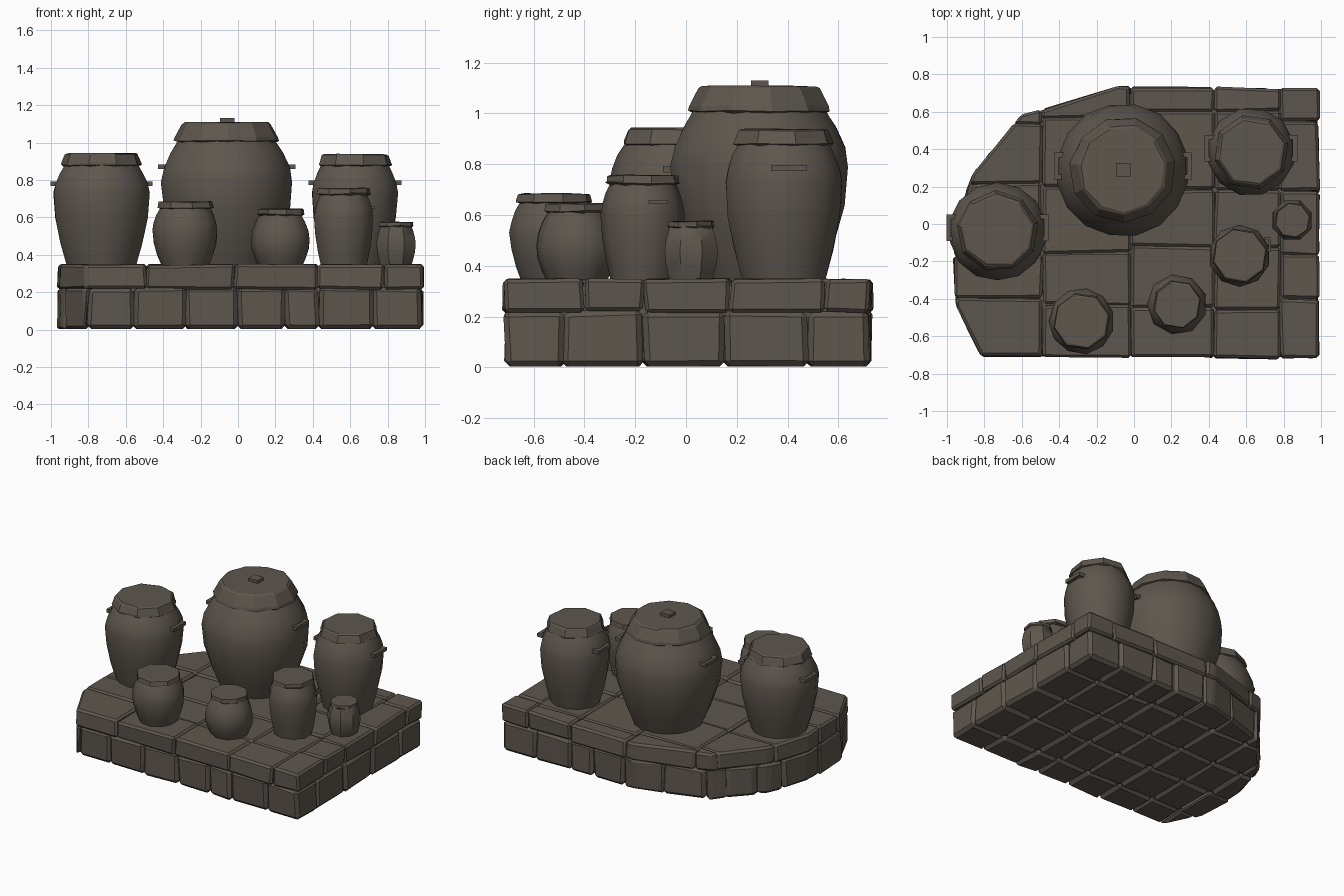
import bpy, bmesh, math, random
from mathutils import Vector

if "Cube" in bpy.data.objects:
    bpy.data.objects.remove(bpy.data.objects["Cube"])

random.seed(4)
rnd = random.uniform
clay = bpy.data.materials.new("dark brown grey")
clay.diffuse_color = (0.112, 0.094, 0.077, 1)
clay.use_nodes = True
clay.node_tree.nodes["Principled BSDF"].inputs["Base Color"].default_value = clay.diffuse_color

# rounded-left platform outline, counter-clockwise
OUTLINE = [(0.985, -0.715), (0.985, 0.72), (-0.08, 0.73), (-0.6, 0.575), (-0.86, 0.27),
           (-0.965, -0.05), (-0.95, -0.43), (-0.82, -0.70)]


def finish(bm, name, smooth=0):
    bmesh.ops.recalc_face_normals(bm, faces=bm.faces)
    me = bpy.data.meshes.new(name)
    bm.to_mesh(me)
    bm.free()
    ob = bpy.data.objects.new(name, me)
    bpy.context.collection.objects.link(ob)
    me.materials.append(clay)
    if smooth:
        bpy.ops.object.select_all(action='DESELECT')
        ob.select_set(True)
        bpy.context.view_layer.objects.active = ob
        bpy.ops.object.shade_smooth_by_angle(angle=math.radians(smooth))


def add_box(bm, lo, hi):
    for v in bmesh.ops.create_cube(bm, size=1)['verts']:
        v.co = Vector([h if c > 0 else l for c, l, h in zip(v.co, lo, hi)])


def stone(name, lo, hi, inset, bevel, jit):
    """Box cut to the platform outline, then roughened and chamfered."""
    bm = bmesh.new()
    add_box(bm, lo, hi)
    for a, b in zip(OUTLINE, OUTLINE[1:] + OUTLINE[:1]):
        n = Vector((b[1] - a[1], a[0] - b[0], 0)).normalized()
        bmesh.ops.bisect_plane(bm, geom=bm.verts[:] + bm.edges[:] + bm.faces[:],
                               plane_co=Vector((*a, 0)) - n * inset, plane_no=n, clear_outer=True)
    pts = [v.co.copy() for v in bm.verts]
    bm.clear()
    spans = [max(p[k] for p in pts) - min(p[k] for p in pts) for k in (0, 1)] if len(pts) > 5 else [0]
    if min(spans) < 0.05:
        bm.free()
        return
    for p in pts:
        bm.verts.new((p.x + rnd(-jit, jit), p.y + rnd(-jit, jit), max(0.003, p.z + rnd(-jit, jit) * 0.7)))
    bmesh.ops.remove_doubles(bm, verts=bm.verts, dist=0.015)
    bmesh.ops.convex_hull(bm, input=bm.verts)
    bmesh.ops.delete(bm, geom=[v for v in bm.verts if not v.link_faces], context='VERTS')
    bmesh.ops.dissolve_limit(bm, angle_limit=math.radians(12), verts=bm.verts, edges=bm.edges)
    if bevel:
        bmesh.ops.bevel(bm, geom=bm.edges[:], offset=bevel, segments=1, profile=0.5,
                        affect='EDGES', clamp_overlap=True)
    finish(bm, name)


# mortar core behind the joints
stone("mortar_core", (-1, -0.8, 0.03), (1, 0.8, 0.325), 0.035, 0, 0)

# lower course: regular blocks
XL = [-1.0, -0.80, -0.56, -0.28, 0.0, 0.25, 0.43, 0.72, 1.0]
YL = [-0.75, -0.48, -0.17, 0.15, 0.48, 0.75]
for x0, x1 in zip(XL, XL[1:]):
    for y0, y1 in zip(YL, YL[1:]):
        stone("lower_stone", (x0, y0, 0.0), (x1, y1, 0.225), 0.0, 0.022, 0.009)

# upper course: wider slabs with uneven joints
XU = [-1.01, -0.49, -0.02, 0.43, 0.78, 1.01]
YU = [-0.76, -0.43, -0.15, 0.19, 0.57, 0.76]
for x0, x1 in zip(XU, XU[1:]):
    ys = [YU[0]] + [y + rnd(-0.04, 0.04) for y in YU[1:-1]] + [YU[-1]]
    for y0, y1 in zip(ys, ys[1:]):
        stone("upper_slab", (x0, y0, 0.217), (x1, y1, 0.347), -0.004, 0.014, 0.008)


def lathe(name, cx, cy, profile, sides, smooth, jit, turn):
    bm = bmesh.new()
    rings = []
    for r, z in profile:
        ring = []
        for i in range(sides):
            a = 2 * math.pi * (i + turn) / sides
            k = r * (1 + rnd(-jit, jit))
            ring.append(bm.verts.new((cx + k * math.cos(a), cy + k * math.sin(a), z + rnd(-jit, jit) * 0.15)))
        rings.append(ring)
    for lo, hi in zip(rings, rings[1:]):
        for i in range(sides):
            j = (i + 1) % sides
            bm.faces.new((lo[i], lo[j], hi[j], hi[i]))
    bm.faces.new(rings[0][::-1])
    bm.faces.new(rings[-1])
    finish(bm, name, smooth)


def handle(name, x, y, z, side, size):
    """Bar standing off the jar wall on two stubs."""
    bm = bmesh.new()
    w, t = 0.075 * size, 0.013 * size
    stub = -0.06 * size
    for y0, y1, inner in ((-w, w, -t), (-w, 2 * t - w, stub), (w - 2 * t, w, stub)):
        xa, xb = sorted((x + side * inner, x + side * t))
        add_box(bm, (xa, y + y0, z - t), (xb, y + y1, z + t))
    finish(bm, name)


def jar(name, x, y, sides, foot, belly, belly_z, neck, neck_z, lid, top_z, grips=0):
    """Bulging body from foot to belly to neck, an overhanging faceted lid, side handles."""
    base = 0.33
    body = [(foot + (belly - foot) * math.sin(t * math.pi / 2), base + (belly_z - base) * t)
            for t in (0, 0.33, 0.67, 1)]
    body += [(belly - (belly - neck) * t ** 1.7, belly_z + (neck_z - belly_z) * t) for t in (0.35, 0.7, 1)]
    lathe(name, x, y, body, sides, 42, 0.012, 0.5)
    h = top_z - neck_z
    cap = [(neck, neck_z - 0.008), (lid, neck_z), (lid * 0.98, neck_z + h * 0.2),
           (lid * (1 - h * 1.5), top_z - h * 0.1), (lid * (0.95 - h * 1.5), top_z)]
    lathe(name + "_lid", x, y, cap, max(8, sides - 5), 0, 0.018, 0.3)
    if grips:
        for s in (-1, 1):
            handle(name + "_handle", x + s * belly * 0.995, y + 0.02, grips, s, 0.95)


jar("large_jar", -0.06, 0.29, 16, 0.23, 0.357, 0.79, 0.265, 1.01, 0.283, 1.108, grips=0.87)
jar("left_jar", -0.73, -0.04, 14, 0.185, 0.262, 0.73, 0.2, 0.88, 0.218, 0.943, grips=0.78)
jar("back_jar", 0.625, 0.385, 12, 0.165, 0.237, 0.73, 0.185, 0.88, 0.202, 0.938, grips=0.785)
jar("front_left_jar", -0.28, -0.52, 11, 0.125, 0.177, 0.53, 0.135, 0.652, 0.155, 0.685)
jar("front_middle_jar", 0.23, -0.43, 9, 0.115, 0.163, 0.48, 0.115, 0.615, 0.132, 0.645)
jar("right_jar", 0.565, -0.17, 10, 0.125, 0.166, 0.6, 0.13, 0.725, 0.15, 0.757)
jar("small_jar", 0.845, 0.02, 8, 0.085, 0.113, 0.46, 0.088, 0.555, 0.096, 0.575)
handle("right_jar_handle", 0.725, -0.11, 0.652, 1, 0.5)

# knob on the large lid
bm = bmesh.new()
add_box(bm, (-0.095, 0.255, 1.09), (-0.02, 0.325, 1.13))
finish(bm, "lid_knob")
